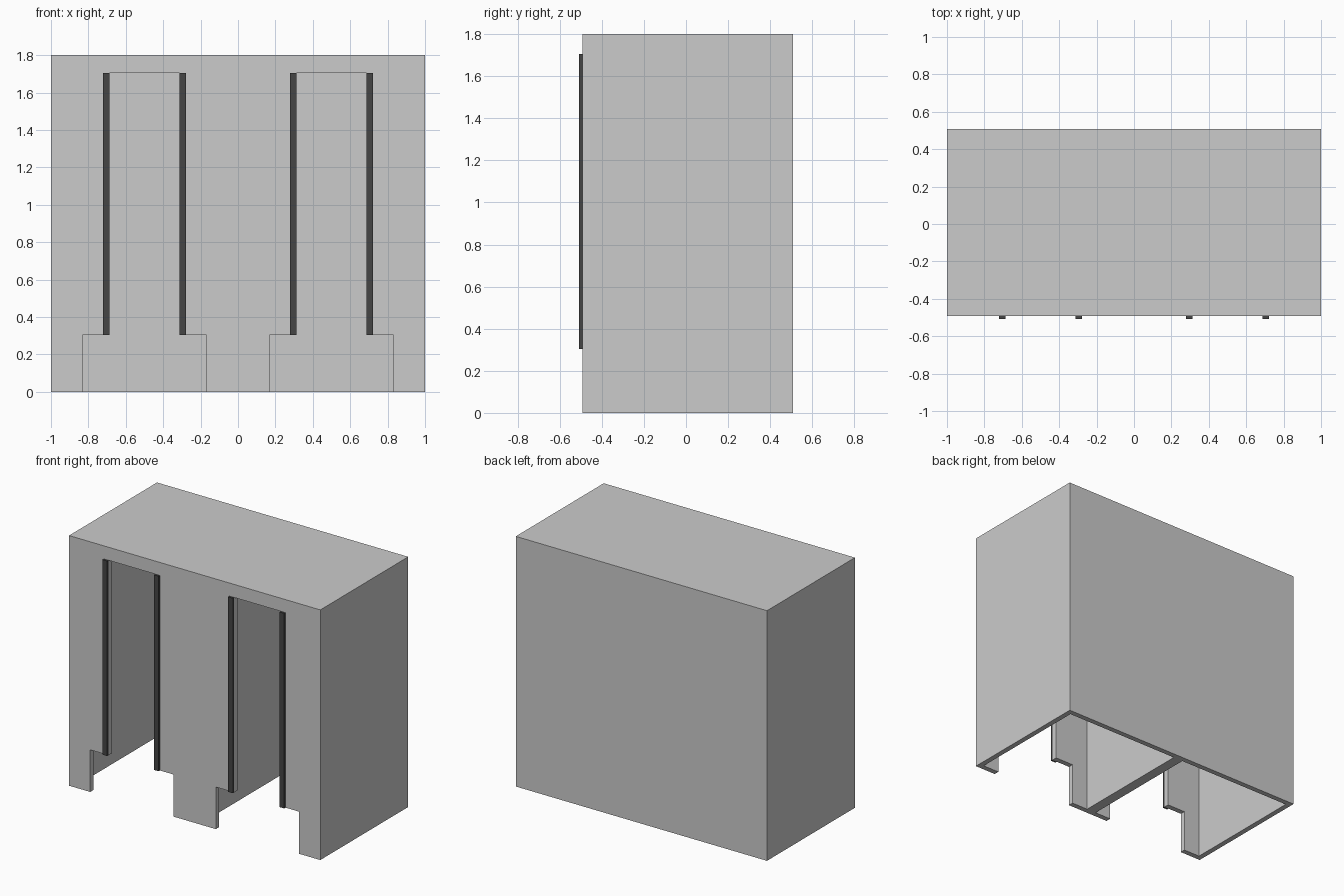
import bpy

if "Cube" in bpy.data.objects:
    bpy.data.objects.remove(bpy.data.objects["Cube"])

FRONT, BACK = -0.4925, 0.5075   # faces of the cabinet shell
WALL = 0.038                    # panel thickness
HEIGHT = 1.8
SLOT_BOTTOM, SLOT_TOP = 0.303, 1.706


def extrude_profile(name, pts, y0, y1):
    """Extrude an anticlockwise x-z outline from y0 to y1."""
    n = len(pts)
    verts = [(x, y0, z) for x, z in pts] + [(x, y1, z) for x, z in pts]
    faces = [tuple(range(n)), tuple(reversed(range(n, 2 * n)))]
    faces += [(i, i + n, (i + 1) % n + n, (i + 1) % n) for i in range(n)]
    mesh = bpy.data.meshes.new(name)
    mesh.from_pydata(verts, [], faces)
    obj = bpy.data.objects.new(name, mesh)
    bpy.context.collection.objects.link(obj)
    return obj


def box(name, x0, x1, y0, y1, z0, z1):
    return extrude_profile(name, [(x0, z0), (x1, z0), (x1, z1), (x0, z1)], y0, y1)


def cut(target, cutter):
    cutter.hide_render = True
    mod = target.modifiers.new("cut", 'BOOLEAN')
    mod.operation = 'DIFFERENCE'
    mod.solver = 'EXACT'
    mod.object = cutter
    bpy.context.view_layer.objects.active = target
    bpy.ops.object.modifier_apply(modifier=mod.name)
    bpy.data.objects.remove(cutter)


dark = bpy.data.materials.new("dark_trim")
dark.diffuse_color = (0.06, 0.06, 0.06, 1)
dark.use_nodes = True
dark.node_tree.nodes["Principled BSDF"].inputs["Base Color"].default_value = dark.diffuse_color

# Cabinet shell, open underneath
shell = box("cabinet_shell", -1, 1, FRONT, BACK, 0, HEIGHT)

for side, cx in (("left", -0.5), ("right", 0.5)):
    # Hollow bay, leaving outer walls, roof and a central divider
    half = 0.5 - WALL
    cut(shell, box("bay_cutter", cx - half, cx + half,
                   FRONT + WALL, BACK - WALL, -0.1, HEIGHT - WALL))
    # Doorway: tall slot above a wider foot opening
    outline = [(-0.332, -0.1), (0.332, -0.1), (0.332, SLOT_BOTTOM),
               (0.186, SLOT_BOTTOM), (0.186, SLOT_TOP), (-0.186, SLOT_TOP),
               (-0.186, SLOT_BOTTOM), (-0.332, SLOT_BOTTOM)]
    cut(shell, extrude_profile("doorway_cutter", [(cx + x, z) for x, z in outline],
                               FRONT - 0.1, FRONT + WALL + 0.1))
    # Dark trim strips on both edges of the slot
    for edge, s in (("outer", -1), ("inner", 1)):
        x = cx + s * 0.2045
        strip = box(f"{side}_{edge}_trim_strip", x - 0.0185, x + 0.0185,
                    FRONT - 0.015, FRONT, SLOT_BOTTOM, SLOT_TOP)
        strip.data.materials.append(dark)
